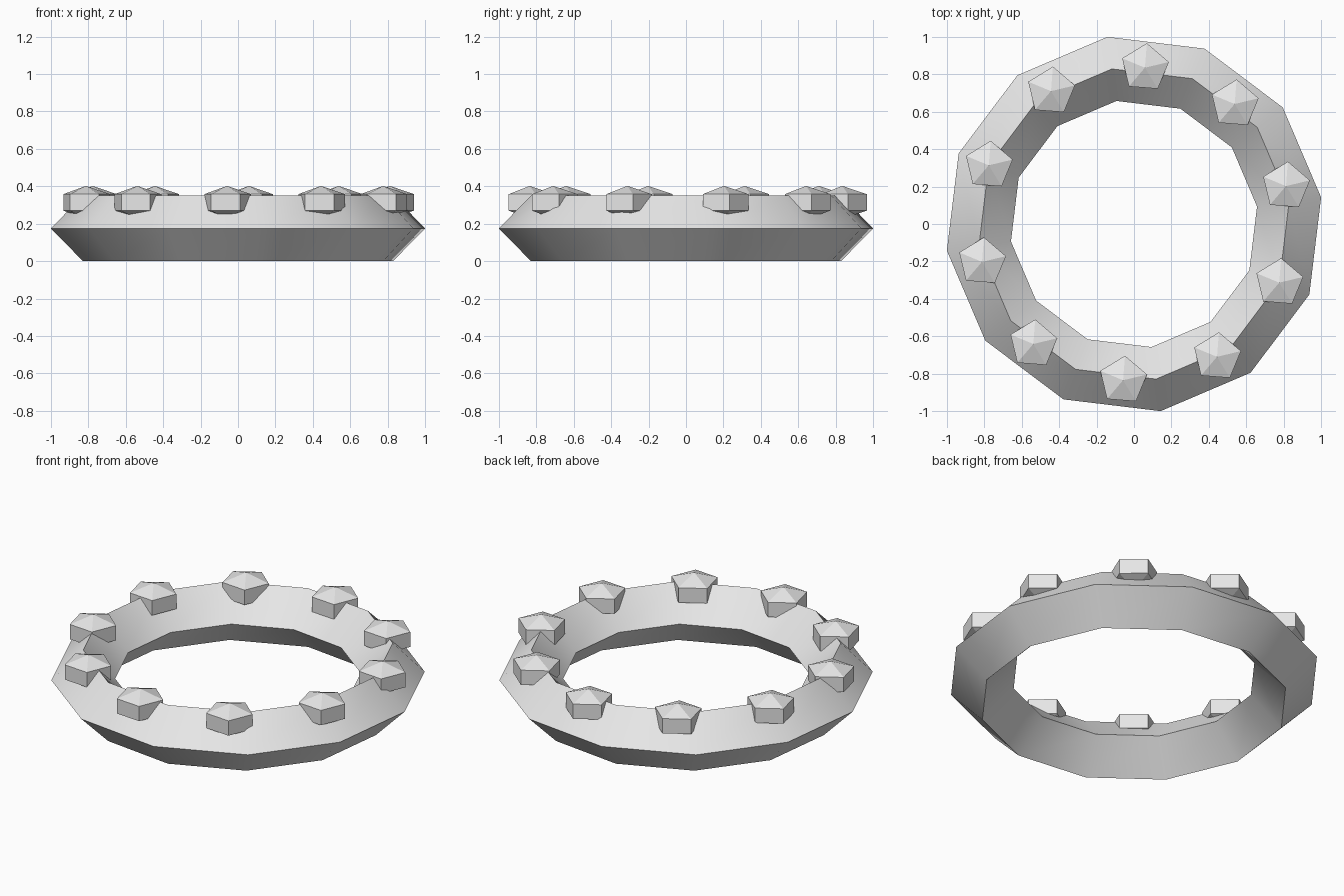
import bpy, math
from math import cos, sin, radians

if "Cube" in bpy.data.objects:
    bpy.data.objects.remove(bpy.data.objects["Cube"])

RING_R = 0.8375   # centre-line radius of the ring
TUBE_R = 0.173    # half diagonal of the diamond section

grey = bpy.data.materials.new("plain grey")
grey.diffuse_color = (0.8, 0.8, 0.8, 1)
grey.use_nodes = True
grey.node_tree.nodes["Principled BSDF"].inputs["Base Color"].default_value = grey.diffuse_color


def finish(obj, name):
    obj.name = name
    obj.data.materials.append(grey)
    bpy.ops.object.shade_smooth_by_angle(angle=radians(30))


# Twelve-sided ring with a diamond cross-section
bpy.ops.mesh.primitive_torus_add(
    major_segments=12, minor_segments=4, major_radius=RING_R, minor_radius=TUBE_R,
    location=(0, 0, 0.175), rotation=(0, 0, radians(8.1)))
ring = bpy.context.object
ring.scale.z = 0.175 / TUBE_R
finish(ring, "ring")

# Ten flattened five-sided studs, all turned the same way
for i in range(10):
    a = radians(14 + 36 * i)
    bpy.ops.mesh.primitive_uv_sphere_add(
        segments=5, ring_count=3, radius=0.152,
        location=(RING_R * cos(a), RING_R * sin(a), 0.314),
        rotation=(0, 0, radians(-4.5)))
    stud = bpy.context.object
    stud.scale.z = 0.58
    finish(stud, f"stud_{i + 1}")
